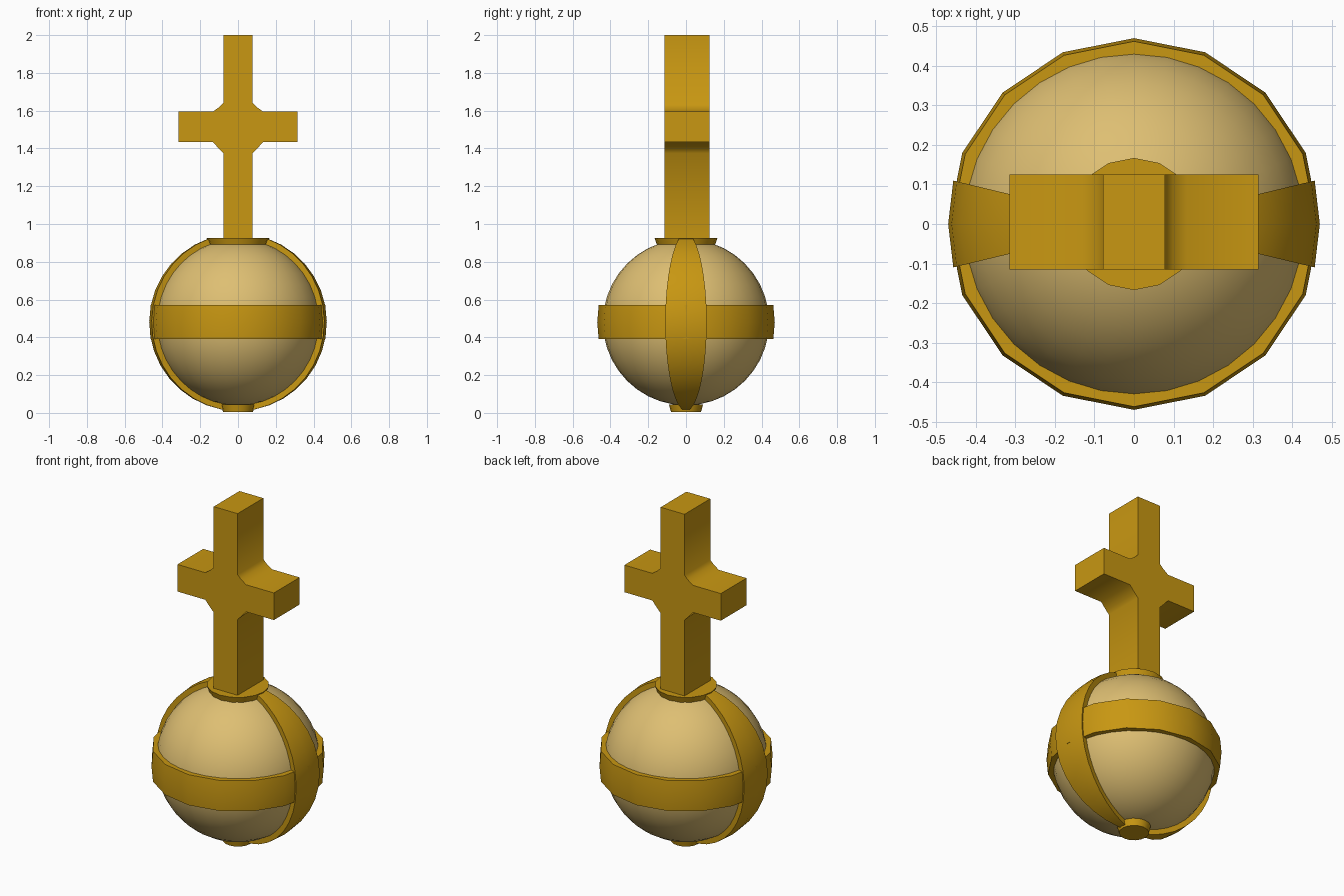
import bpy, bmesh, math

if "Cube" in bpy.data.objects:
    bpy.data.objects.remove(bpy.data.objects["Cube"])

CZ = 0.48      # centre height of the orb
R_OUT = 0.47   # outer radius of the gold bands
R_IN = 0.425   # hidden inner radius of the bands


def material(name, rgb):
    m = bpy.data.materials.new(name)
    m.diffuse_color = (*rgb, 1)
    m.use_nodes = True
    m.node_tree.nodes["Principled BSDF"].inputs["Base Color"].default_value = m.diffuse_color
    return m


gold = material("gold", (0.58, 0.31, 0.006))
tan = material("pale gold", (0.73, 0.52, 0.17))


def finish(name, bm, mat, angle):
    bmesh.ops.remove_doubles(bm, verts=bm.verts, dist=1e-5)
    bmesh.ops.recalc_face_normals(bm, faces=bm.faces)
    me = bpy.data.meshes.new(name)
    bm.to_mesh(me)
    bm.free()
    me.materials.append(mat)
    ob = bpy.data.objects.new(name, me)
    bpy.context.collection.objects.link(ob)
    bpy.ops.object.select_all(action='DESELECT')
    ob.select_set(True)
    bpy.context.view_layer.objects.active = ob
    bpy.ops.object.shade_smooth_by_angle(angle=math.radians(angle))
    return ob


def lathe(name, profile, mat, n=16):
    """Turn a closed (radius, z) profile round the vertical axis."""
    bm = bmesh.new()
    rings = []
    for i in range(n):
        a = 2 * math.pi * i / n
        rings.append([bm.verts.new((r * math.cos(a), r * math.sin(a), z)) for r, z in profile])
    k = len(profile)
    for i in range(n):
        p, q = rings[i], rings[(i + 1) % n]
        for j in range(k):
            bm.faces.new((p[j], q[j], q[(j + 1) % k], p[(j + 1) % k]))
    return finish(name, bm, mat, 35)


# orb
bm = bmesh.new()
bmesh.ops.create_uvsphere(bm, u_segments=32, v_segments=20, radius=0.44)
bmesh.ops.translate(bm, verts=bm.verts, vec=(0, 0, CZ))
finish("orb", bm, tan, 40)

# band round the middle
h = 0.09
lathe("middle_band", [(R_IN, CZ - h), (0.462, CZ - h), (R_OUT, CZ), (0.462, CZ + h), (R_IN, CZ + h)], gold)


# discs at the top and bottom
def disc(name, r0, z0, r1, z1):
    bm = bmesh.new()
    lo, hi = [[bm.verts.new((r * math.cos(i * math.pi / 8), r * math.sin(i * math.pi / 8), z))
               for i in range(16)] for r, z in ((r0, z0), (r1, z1))]
    bm.faces.new(lo)
    bm.faces.new(hi)
    for i in range(16):
        j = (i + 1) % 16
        bm.faces.new((lo[i], lo[j], hi[j], hi[i]))
    finish(name, bm, gold, 35)


disc("top_collar", 0.15, 0.88, 0.167, 0.927)
disc("bottom_disc", 0.08, 0.006, 0.09, 0.045)


# tapering side bands running from collar to base
def side_band(name, turn):
    bm = bmesh.new()
    steps, start, end = 16, math.radians(19), math.radians(179)
    rows = []
    for i in range(steps + 1):
        t = start + (end - start) * i / steps
        row = []
        for r, spread in ((R_OUT, (-13.5, 0, 13.5)), (R_IN, (13.5, 0, -13.5))):
            for d in spread:
                a = turn + math.radians(d)
                row.append(bm.verts.new((r * math.sin(t) * math.cos(a),
                                         r * math.sin(t) * math.sin(a), CZ + r * math.cos(t))))
        rows.append(row)
    for p, q in zip(rows, rows[1:]):
        for j in range(6):
            k = (j + 1) % 6
            bm.faces.new((p[j], p[k], q[k], q[j]))
    bm.faces.new(rows[0])
    bm.faces.new(rows[-1])
    finish(name, bm, gold, 35)


side_band("right_band", 0)
side_band("left_band", math.pi)

# cross, with softened inner corners
half = [(0.078, 0.9), (0.078, 1.375), (0.098, 1.395), (0.133, 1.435), (0.315, 1.435),
        (0.315, 1.595), (0.133, 1.595), (0.098, 1.62), (0.078, 1.64), (0.078, 2.0)]
outline = half + [(-x, z) for x, z in reversed(half)]
bm = bmesh.new()
face = bm.faces.new([bm.verts.new((x, -0.115, z)) for x, z in outline])
ext = bmesh.ops.extrude_face_region(bm, geom=[face], use_keep_orig=True)
bmesh.ops.translate(bm, verts=[v for v in ext["geom"] if isinstance(v, bmesh.types.BMVert)], vec=(0, 0.24, 0))
finish("cross", bm, gold, 50)
